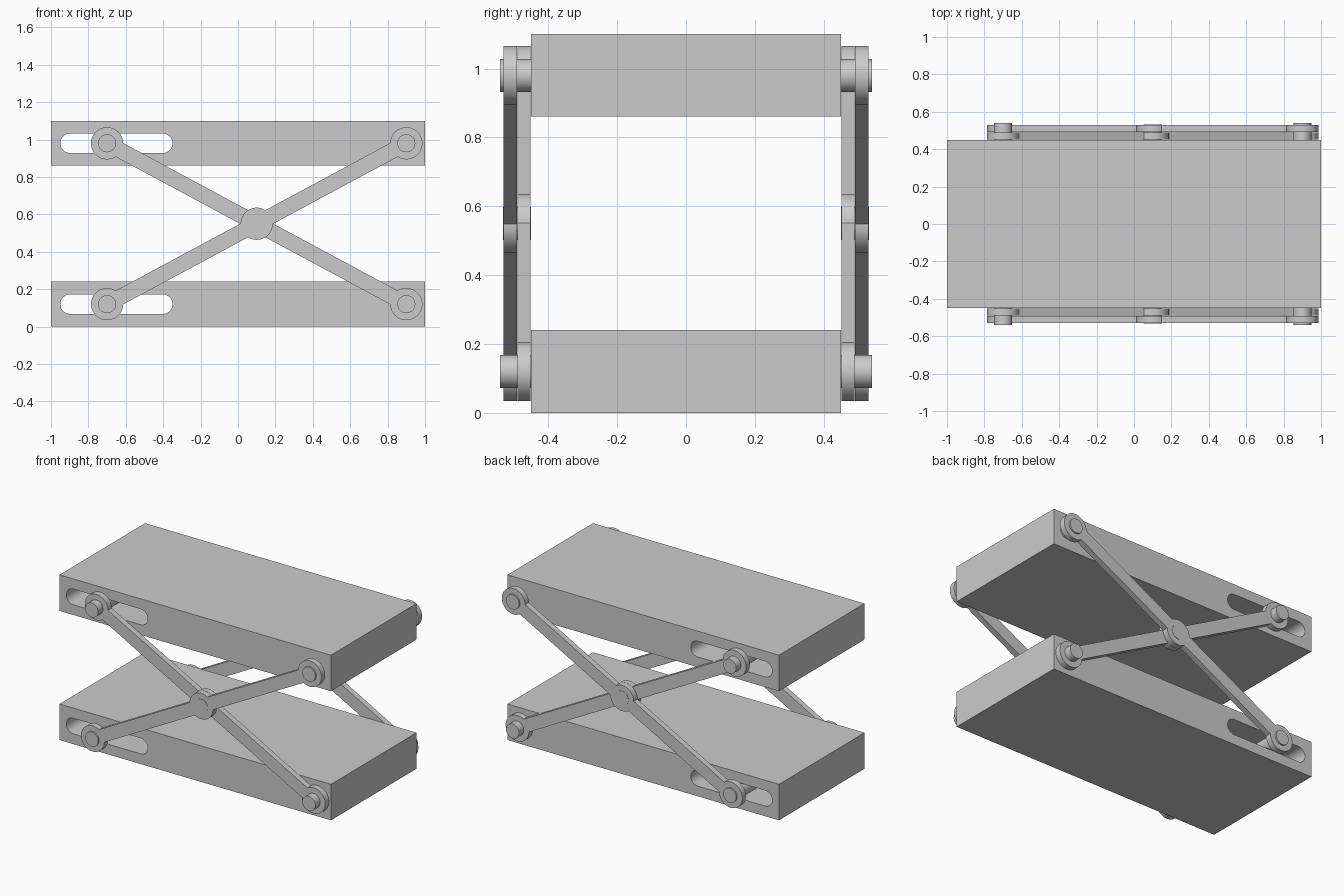
import bpy, bmesh
from math import radians, cos, sin, asin, pi, atan2, hypot
from mathutils import Matrix

if "Cube" in bpy.data.objects:
    bpy.data.objects.remove(bpy.data.objects["Cube"])


def arc(cx, cz, r, a0, a1, n):
    """Points on a circular arc, angles in degrees."""
    return [(cx + r * cos(radians(a0 + (a1 - a0) * i / n)),
             cz + r * sin(radians(a0 + (a1 - a0) * i / n))) for i in range(n + 1)]


def extrude(name, loops, y0, y1):
    """Extrude closed x-z outlines (the first is the outside, others are holes) from y0 to y1."""
    cu = bpy.data.curves.new(name + "_profile", 'CURVE')
    cu.dimensions = '2D'
    cu.fill_mode = 'BOTH'
    cu.extrude = (y1 - y0) / 2
    for pts in loops:
        sp = cu.splines.new('POLY')
        sp.points.add(len(pts) - 1)
        for p, (x, z) in zip(sp.points, pts):
            p.co = (x, z, 0, 1)
        sp.use_cyclic_u = True
    tmp = bpy.data.objects.new(name + "_tmp", cu)
    bpy.context.collection.objects.link(tmp)
    dg = bpy.context.evaluated_depsgraph_get()
    me = bpy.data.meshes.new_from_object(tmp.evaluated_get(dg))
    bpy.data.objects.remove(tmp)
    bpy.data.curves.remove(cu)
    bm = bmesh.new()
    bm.from_mesh(me)
    bmesh.ops.remove_doubles(bm, verts=bm.verts, dist=1e-5)
    bm.transform(Matrix.Translation((0, (y0 + y1) / 2, 0)) @ Matrix.Rotation(pi / 2, 4, 'X'))
    bmesh.ops.recalc_face_normals(bm, faces=bm.faces)
    bm.to_mesh(me)
    bm.free()
    me.name = name
    ob = bpy.data.objects.new(name, me)
    bpy.context.collection.objects.link(ob)
    bpy.ops.object.select_all(action='DESELECT')
    ob.select_set(True)
    bpy.context.view_layer.objects.active = ob
    bpy.ops.object.shade_smooth_by_angle(angle=radians(30))
    return ob


def circle(x, z, r, n=48):
    return arc(x, z, r, 0, 360, n)[:-1]


XL, XR, XM = -0.70, 0.90, 0.10
ZL, ZH, ZM = 0.12, 0.98, 0.55
BOSS, HALF, PIN, SLOT = 0.086, 0.042, 0.048, 0.052


def arm_outline(x0, z0, x1, z1):
    """Flat bar with a round boss at each end and in the middle."""
    h = hypot(x1 - x0, z1 - z0) / 2
    a = asin(HALF / BOSS) * 180 / pi
    pts = (arc(-h, 0, BOSS, a, 360 - a, 40) + arc(0, 0, BOSS, 180 + a, 360 - a, 20)
           + arc(h, 0, BOSS, a - 180, 180 - a, 40) + arc(0, 0, BOSS, a, 180 - a, 20))
    t = atan2(z1 - z0, x1 - x0)
    cx, cz = (x0 + x1) / 2, (z0 + z1) / 2
    return [(cx + u * cos(t) - v * sin(t), cz + u * sin(t) + v * cos(t)) for u, v in pts]


# Platforms with a through slot near the left end, and the long pins
for level, z in (("lower", ZL), ("upper", ZH)):
    box = [(-1, z - 0.12), (1, z - 0.12), (1, z + 0.12), (-1, z + 0.12)]
    slot = arc(-0.95 + SLOT, z, SLOT, 90, 270, 20) + arc(-0.35 - SLOT, z, SLOT, -90, 90, 20)
    extrude(level + "_platform", [box, slot], -0.45, 0.45)
    extrude(level + "_sliding_pin", [circle(XL, z, PIN)], -0.54, 0.54)
    extrude(level + "_fixed_pin", [circle(XR, z, PIN)], -0.54, 0.54)

# Crossed arms on the front and back, with a short pivot pin
for side, s in (("front", -1), ("back", 1)):
    def layer(name, outline, a, b):
        extrude(side + name, [outline], min(s * a, s * b), max(s * a, s * b))
    layer("_inner_arm", arm_outline(XL, ZH, XR, ZL), 0.451, 0.49)
    layer("_outer_arm", arm_outline(XL, ZL, XR, ZH), 0.491, 0.53)
    layer("_pivot_pin", circle(XM, ZM, PIN), 0.45, 0.532)
